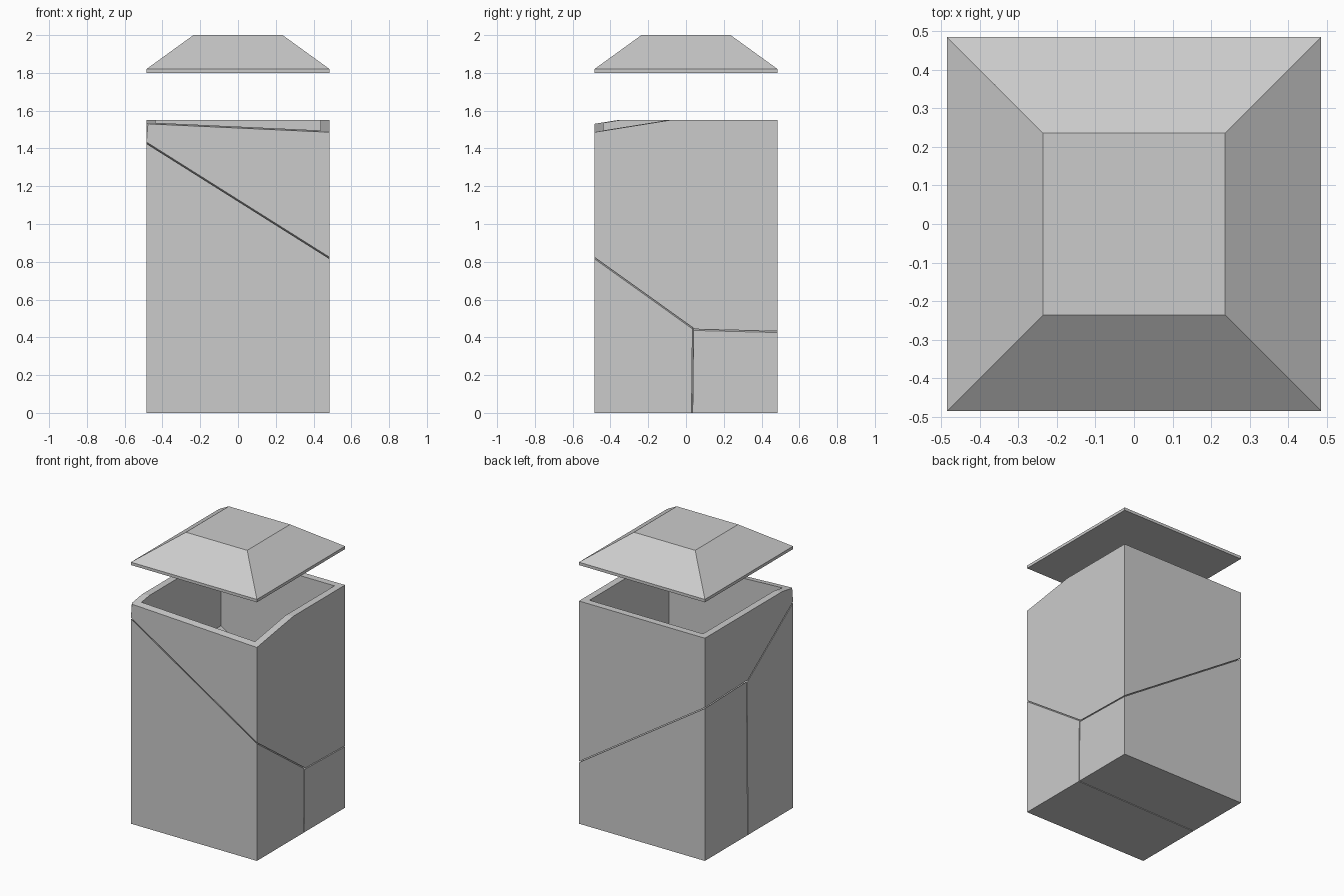
import bpy, bmesh
from mathutils import Vector, Matrix

if "Cube" in bpy.data.objects:
    bpy.data.objects.remove(bpy.data.objects["Cube"])

W = 0.485      # half width of the body
H = 1.55       # height of the body
INNER = 0.437  # half width of the cavity
GAP = 0.003    # half width of a crack

# Crack planes as (point, normal)
front_crack = (Vector((0, -W, 1.125)), Vector((0.629, 0.715, 1)))
back_crack = (Vector((0, 0.025, 0.758)), Vector((0.655, 0.025, 1)))
upright_crack = (Vector((0, 0.025, 0.22)), Vector((-0.02, 1, -0.011)))
rim_break = (Vector((0, -W, 1.508)), Vector((0.046, -0.16, 1)))
corner_chip = (Vector((-W, -W, 1.43)), Vector((-1, -0.8, 0.08)))


def finish(bm, name):
    bmesh.ops.recalc_face_normals(bm, faces=bm.faces)
    mesh = bpy.data.meshes.new(name)
    bm.to_mesh(mesh)
    bm.free()
    obj = bpy.data.objects.new(name, mesh)
    bpy.context.collection.objects.link(obj)
    return obj


def box(half, z0, z1):
    bm = bmesh.new()
    bmesh.ops.create_cube(bm, size=1, matrix=Matrix.Translation((0, 0, (z0 + z1) / 2))
                          @ Matrix.Diagonal((2 * half, 2 * half, z1 - z0, 1)))
    return bm


def cut(bm, plane, keep, gap=GAP):
    """Keep the side of the plane given by keep (+1 or -1) and cap the cut."""
    point, normal = plane
    out = -keep * normal.normalized()
    bmesh.ops.bisect_plane(bm, geom=bm.verts[:] + bm.edges[:] + bm.faces[:],
                           plane_co=point - out * gap, plane_no=out, clear_outer=True)
    bmesh.ops.holes_fill(bm, edges=[e for e in bm.edges if e.is_boundary], sides=0)


# Lower front fragment
bm = box(W, 0, H)
cut(bm, front_crack, -1)
cut(bm, upright_crack, -1)
finish(bm, "lower_front_fragment")

# Lower back fragment
bm = box(W, 0, H)
cut(bm, back_crack, -1)
cut(bm, upright_crack, 1)
finish(bm, "lower_back_fragment")

# Upper hollow fragment with broken rim
bm = box(W, 0, H)
cut(bm, front_crack, 1)
cut(bm, back_crack, 1)
cut(bm, rim_break, -1, 0)
cut(bm, corner_chip, -1, 0)
upper = finish(bm, "upper_hollow_fragment")

# Cavity cutter
cutter = finish(box(INNER, -0.5, 2.5), "cavity_cutter")
cutter.hide_render = True
cutter.hide_viewport = True
cutter.display_type = 'WIRE'
mod = upper.modifiers.new("cavity", 'BOOLEAN')
mod.operation = 'DIFFERENCE'
mod.solver = 'EXACT'
mod.object = cutter

# Floating lid: thin slab tapering to a flat top
bm = bmesh.new()
rings = []
for half, z in ((W, 1.80), (W, 1.82), (0.236, 2.0)):
    rings.append([bm.verts.new((x * half, y * half, z))
                  for x, y in ((-1, -1), (1, -1), (1, 1), (-1, 1))])
for low, high in zip(rings, rings[1:]):
    for i in range(4):
        j = (i + 1) % 4
        bm.faces.new((low[i], low[j], high[j], high[i]))
bm.faces.new(rings[0][::-1])
bm.faces.new(rings[-1])
finish(bm, "lid")
